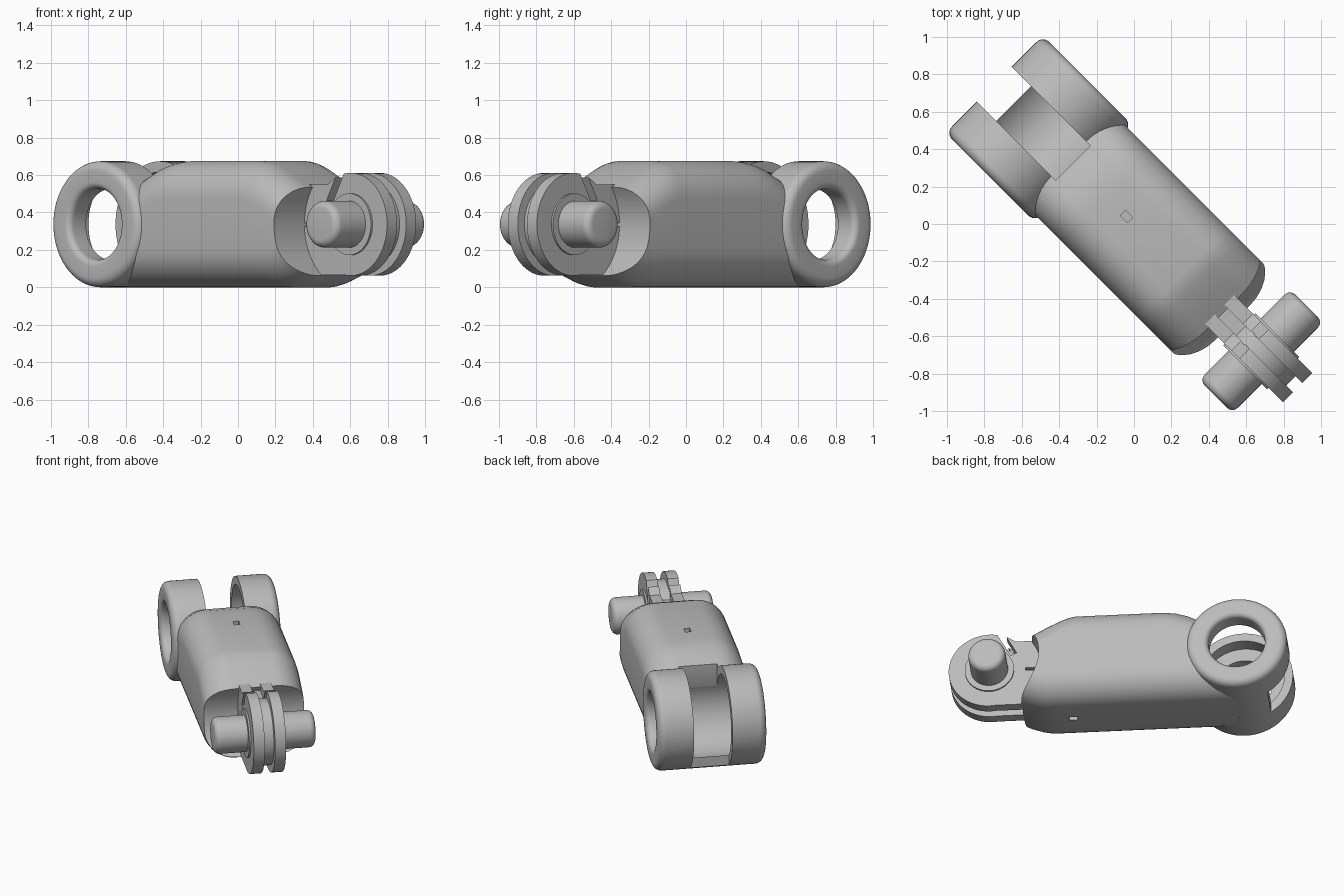
import bpy, bmesh, math
from mathutils import Matrix, Vector

cube = bpy.data.objects.get("Cube")
if cube:
    bpy.data.objects.remove(cube, do_unlink=True)

grey = bpy.data.materials.new("plain grey")
grey.use_nodes = True
GREY = (0.5, 0.5, 0.5, 1)
grey.diffuse_color = GREY
grey.node_tree.nodes["Principled BSDF"].inputs["Base Color"].default_value = GREY

# Parts are modelled along +x, then the whole is turned diagonally
TURN = Matrix.Rotation(-math.pi / 4, 4, "Z")
MID = 0.337          # height of both axles
RING_X, PIN_X = -0.72, 0.962
RING_R, BORE_R = 0.337, 0.28


def new_object(name, bm):
    bmesh.ops.recalc_face_normals(bm, faces=bm.faces)
    mesh = bpy.data.meshes.new(name)
    bm.to_mesh(mesh)
    bm.free()
    mesh.materials.append(grey)
    ob = bpy.data.objects.new(name, mesh)
    bpy.context.collection.objects.link(ob)
    return ob


def box(name, x, y, z, tilt=0):
    """Box from (low, high) ranges, tilted about its own y axis."""
    bm = bmesh.new()
    size = [b - a for a, b in (x, y, z)]
    centre = Vector([(a + b) / 2 for a, b in (x, y, z)])
    m = Matrix.Translation(centre) @ Matrix.Rotation(tilt, 4, "Y") @ Matrix.Diagonal((*size, 1))
    bmesh.ops.create_cube(bm, size=1, matrix=m)
    return new_object(name, bm)


def lathe(name, x, profile, closed=False, steps=72):
    """Turn (radius, y) points about the y axis through (x, MID)."""
    bm = bmesh.new()
    loops = []
    for i in range(steps):
        a = math.tau * i / steps
        loops.append([bm.verts.new((x + r * math.cos(a), y, MID + r * math.sin(a))) for r, y in profile])
    n = len(profile)
    for i in range(steps):
        p, q = loops[i], loops[(i + 1) % steps]
        for j in range(n if closed else n - 1):
            k = (j + 1) % n
            bm.faces.new((p[j], p[k], q[k], q[j]))
    if not closed:
        bm.faces.new([l[0] for l in loops])
        bm.faces.new([l[-1] for l in loops])
    return new_object(name, bm)


def drum(name, x, r, y0, y1):
    return lathe(name, x, [(r, y0), (r, y1)])


def fillet(cr, cy, rad, start, end, steps=6):
    """Quarter round in (radius, y), angles in degrees."""
    angles = [math.radians(start + (end - start) * i / steps) for i in range(steps + 1)]
    return [(cr + rad * math.cos(a), cy + rad * math.sin(a)) for a in angles]


def boolean(ob, tools, operation="DIFFERENCE"):
    for t in tools:
        mod = ob.modifiers.new("cut", "BOOLEAN")
        mod.operation, mod.solver, mod.object = operation, "EXACT", t
    bpy.context.view_layer.update()
    graph = bpy.context.evaluated_depsgraph_get()
    mesh = bpy.data.meshes.new_from_object(ob.evaluated_get(graph))
    ob.modifiers.clear()
    ob.data = mesh
    for t in tools:
        bpy.data.objects.remove(t, do_unlink=True)
    return ob


def section(bm, x, low, high, half=0.34, rad=0.2, steps=8):
    """Rounded rectangle across the body at x."""
    verts = []
    for q, (sy, top) in enumerate(((1, 1), (-1, 1), (-1, 0), (1, 0))):
        cz = high - rad if top else low + rad
        for i in range(steps + 1):
            a = math.pi / 2 * (q + i / steps)
            verts.append(bm.verts.new((x, sy * (half - rad) + rad * math.cos(a), cz + rad * math.sin(a))))
    return verts


# Body: rounded sections of changing height, as (x, bottom, top)
bm = bmesh.new()
stations = [(-0.7, 0, 0.5), (-0.58, 0, 0.55), (-0.46, 0, 0.6), (-0.38, 0, 0.64), (-0.3, 0, 0.665),
            (-0.21, 0, 0.675), (0.37, 0, 0.675), (0.42, 0, 0.665), (0.47, 0, 0.645), (0.56, 0, 0.6),
            (0.63, 0.015, 0.56), (0.7, 0.04, 0.52), (0.78, 0.08, 0.49)]
loops = [section(bm, *s) for s in stations]
for p, q in zip(loops, loops[1:]):
    for i in range(len(p)):
        k = (i + 1) % len(p)
        bm.faces.new((p[i], p[k], q[k], q[i]))
bm.faces.new(loops[0])
bm.faces.new(loops[-1])
body = new_object("body", bm)
boolean(body, [
    drum("front_scoop", PIN_X, 0.35, -0.5, 0.5),
    drum("rear_scoop", RING_X, BORE_R, -0.24, 0.24),
    drum("rear_bore", RING_X, 0.2, -0.5, 0.5),
    box("rear_gap", (-0.9, -0.46), (-0.131, 0.131), (MID, 0.8)),
    box("top_port", (-0.085, -0.03), (-0.02, 0.02), (0.58, 0.8)),
    box("bottom_port", (0.38, 0.435), (-0.02, 0.02), (-0.1, 0.1)),
])

# Rear rings with a narrow outer bore and a wide inner recess
parts = [body]
for side, word in ((1, "left"), (-1, "right")):
    profile = [(RING_R, 0.131)]
    profile += fillet(RING_R - 0.05, 0.318, 0.05, 0, 90)
    profile += fillet(0.225, 0.333, 0.035, 90, 180)
    profile += [(0.19, 0.24), (BORE_R, 0.24), (BORE_R, 0.131)]
    parts.append(lathe(word + "_ring", RING_X, [(r, side * y) for r, y in profile], closed=True))

# Curved floor joining the two rings
floor = lathe("ring_floor", RING_X, [(RING_R, -0.135), (RING_R, 0.135), (BORE_R, 0.135), (BORE_R, -0.135)], closed=True)
boolean(floor, [box("floor_top", (-1.2, 0), (-1, 1), (MID, 1)),
                box("floor_back", (-1.2, -0.91), (-1, 1), (-1, 1))])
parts.append(floor)

# Hinge: two plates either side of a smaller core, with a split neck
for side, word in ((1, "left"), (-1, "right")):
    y = sorted((side * 0.035, side * 0.11))
    plate = drum(word + "_hinge_plate", PIN_X, 0.275, *y)
    boolean(plate, [box("lower", (0.55, PIN_X), y, (0.065, 0.325)),
                    box("upper", (0.55, 0.8), y, (0.345, 0.55))], "UNION")
    boolean(plate, [box("notch", (0.83, 0.875), (-0.2, 0.2), (0.44, 0.66), 0.5),
                    box("split", (0.5, 0.72), (-0.2, 0.2), (0.325, 0.345))])
    parts.append(plate)
    parts.append(drum(word + "_hinge_hub", PIN_X, 0.165, *sorted((side * 0.1, side * 0.122))))
parts.append(drum("hinge_core", PIN_X, 0.225, -0.04, 0.04))
parts.append(box("neck_core", (0.55, 0.9), (-0.04, 0.04), (0.115, 0.5)))

# Cross pin with rounded ends
end = fillet(0.085, 0.303, 0.04, 0, 90)
parts.append(lathe("hinge_pin", PIN_X, [(r, -y) for r, y in reversed(end)] + end, steps=48))

for ob in parts:
    ob.data.transform(TURN)
    bpy.ops.object.select_all(action="DESELECT")
    ob.select_set(True)
    bpy.context.view_layer.objects.active = ob
    bpy.ops.object.shade_smooth_by_angle(angle=math.radians(35))
